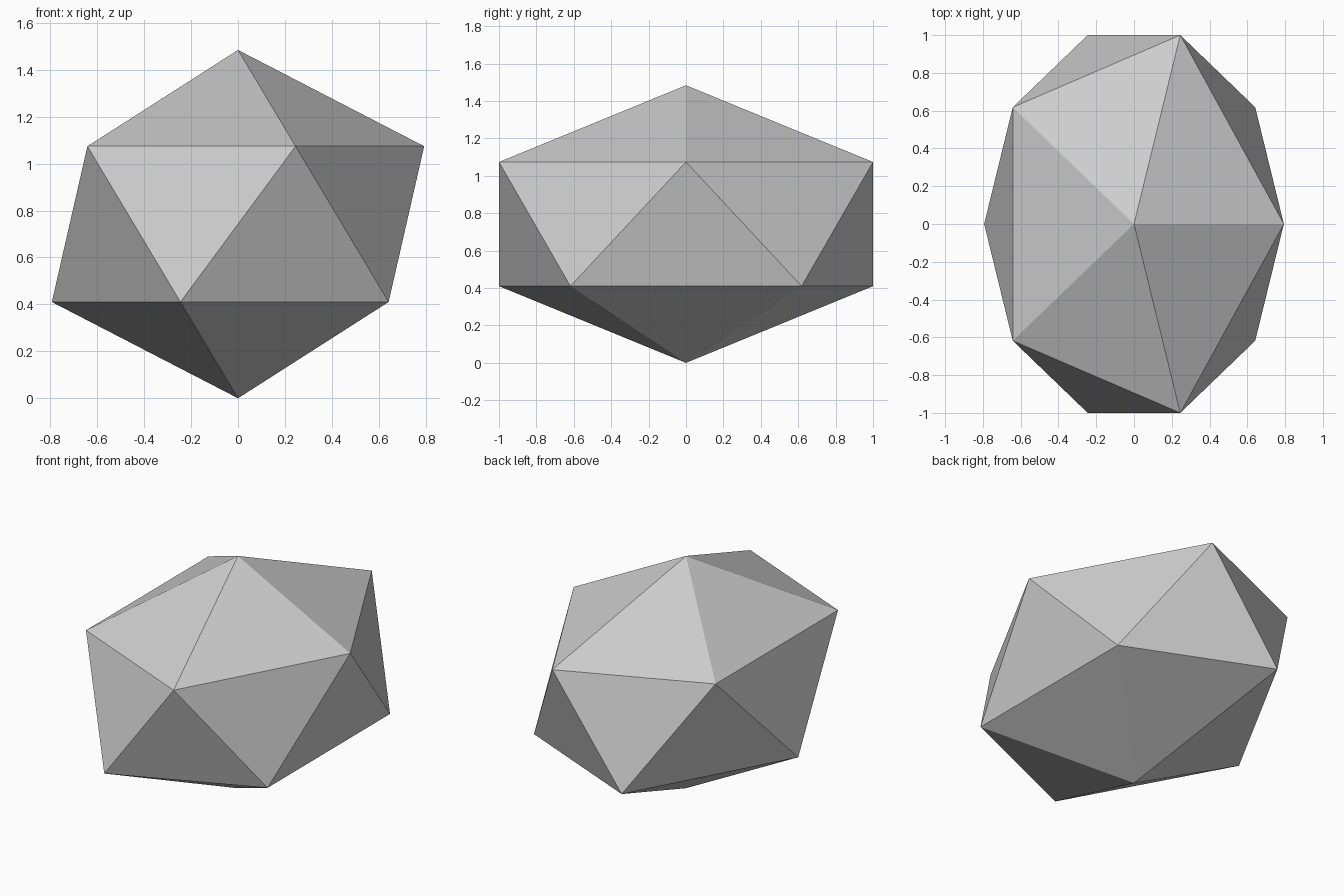
import bpy
import bmesh
from mathutils import Matrix

# Remove the default cube
cube = bpy.data.objects.get("Cube")
if cube:
    bpy.data.objects.remove(cube, do_unlink=True)

# Plain grey material
grey = bpy.data.materials.new("light_grey")
grey.use_nodes = True
colour = (0.61, 0.61, 0.61, 1.0)
grey.diffuse_color = colour
grey.node_tree.nodes["Principled BSDF"].inputs["Base Color"].default_value = colour

# Stretched twenty-sided stone, resting on its lower point
HALF_HEIGHT = 0.742
bm = bmesh.new()
bmesh.ops.create_icosphere(bm, subdivisions=1, radius=1.0)
stretch = Matrix.Diagonal((0.887, 1.1756, HALF_HEIGHT, 1.0))
bmesh.ops.transform(bm, matrix=Matrix.Translation((0, 0, HALF_HEIGHT)) @ stretch,
                    verts=bm.verts)
for face in bm.faces:
    face.smooth = False

mesh = bpy.data.meshes.new("faceted_stone")
bm.to_mesh(mesh)
bm.free()
mesh.materials.append(grey)
stone = bpy.data.objects.new("faceted_stone", mesh)
bpy.context.scene.collection.objects.link(stone)
